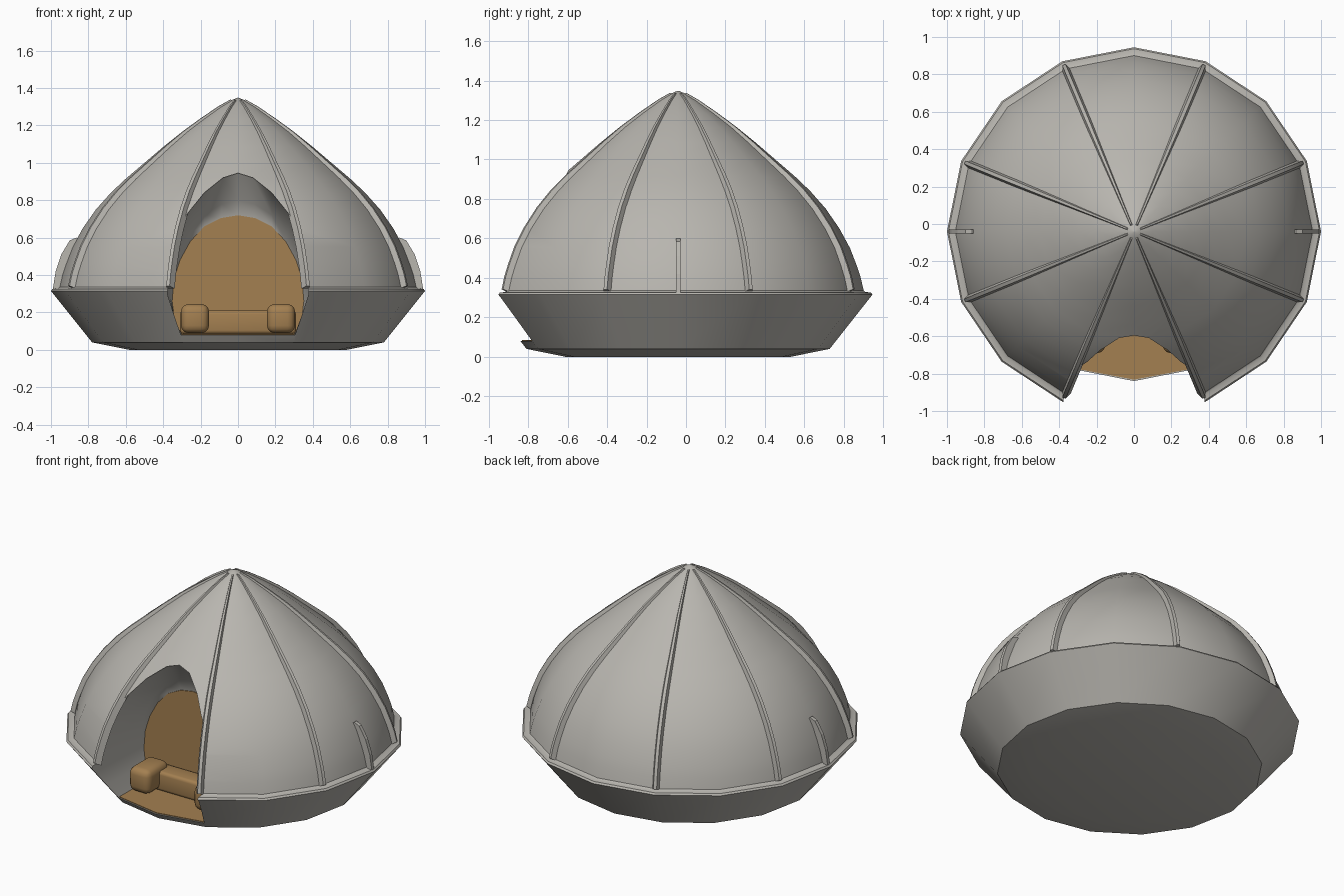
import bpy, bmesh, math
from mathutils import Vector

if "Cube" in bpy.data.objects:
    bpy.data.objects.remove(bpy.data.objects["Cube"])

CY, SY, N = -0.04, 0.985, 16   # dome centre, slight y squash, sides


def material(name, rgb):
    m = bpy.data.materials.new(name)
    m.diffuse_color = (*rgb, 1)
    m.use_nodes = True
    m.node_tree.nodes["Principled BSDF"].inputs["Base Color"].default_value = m.diffuse_color
    return m


GREY = material("canvas grey", (0.48, 0.465, 0.43))
TAN = material("warm tan", (0.37, 0.215, 0.082))

# dome skin as (radius, height)
DOME = [(0.955, 0.335), (0.94, 0.40), (0.92, 0.46), (0.885, 0.55), (0.83, 0.65), (0.76, 0.75),
        (0.68, 0.84), (0.60, 0.915), (0.50, 1.0), (0.40, 1.085), (0.30, 1.165),
        (0.20, 1.235), (0.10, 1.30), (0.035, 1.335)]
HULL = [(0.58, 0), (0.78, 0.04), (1.0, 0.315), (0.992, 0.326), (0.965, 0.328)]


def radius_at(z):
    pts = HULL[:3] + DOME
    for (r0, z0), (r1, z1) in zip(pts, pts[1:]):
        if z0 <= z <= z1:
            return r0 + (r1 - r0) * (z - z0) / (z1 - z0)
    return 0


def polar(r, a, z, side=0.0):
    return Vector((r * math.cos(a) - side * math.sin(a),
                   CY + SY * (r * math.sin(a) + side * math.cos(a)), z))


def make(name, bm, mat):
    bmesh.ops.recalc_face_normals(bm, faces=bm.faces[:])
    me = bpy.data.meshes.new(name)
    bm.to_mesh(me)
    bm.free()
    ob = bpy.data.objects.new(name, me)
    me.materials.append(mat)
    bpy.context.collection.objects.link(ob)
    return ob


def smooth(ob, deg=32):
    bpy.ops.object.select_all(action='DESELECT')
    ob.select_set(True)
    bpy.context.view_layer.objects.active = ob
    bpy.ops.object.shade_smooth_by_angle(angle=math.radians(deg))


def loft(bm, rings):
    """Closed rings joined by quads and capped at both ends."""
    vs = [[bm.verts.new(p) for p in ring] for ring in rings]
    n = len(vs[0])
    for a, b in zip(vs, vs[1:]):
        for i in range(n):
            j = (i + 1) % n
            bm.faces.new((a[i], a[j], b[j], b[i]))
    bm.faces.new(vs[0])
    bm.faces.new(vs[-1])


# tent body: hull, rim ledge and pointed dome
bm = bmesh.new()
loft(bm, [[polar(r, math.tau * i / N, z) for i in range(N)] for r, z in HULL + DOME + [(0.004, 1.348)]])
body = make("tent_body", bm, GREY)

# doorway cutter: narrow inner arch widening to a pointed outer arch
INNER = [(0.30, 0.08), (0.34, 0.16), (0.352, 0.26), (0.342, 0.38), (0.31, 0.48),
         (0.255, 0.58), (0.18, 0.66), (0.09, 0.705), (0, 0.72)]
OUTER = [(0.305, 0.08), (0.34, 0.18), (0.378, 0.30), (0.368, 0.42), (0.345, 0.56),
         (0.285, 0.71), (0.18, 0.84), (0.08, 0.92), (0, 0.945)]
WALL_Y = -0.45


def arch(half, y):
    pts = [Vector((x, y(x, z), z)) for x, z in half]
    return pts + [Vector((-p.x, p.y, p.z)) for p in reversed(pts[:-1])]


def skin_y(x, z):
    r = radius_at(z)
    return CY - SY * math.sqrt(max(r * r - x * x, 0)) + 0.03


step = [((a[0] * 0.65 + b[0] * 0.35), (a[1] * 0.65 + b[1] * 0.35)) for a, b in zip(INNER, OUTER)]
step[0] = (0.302, 0.08)
bm = bmesh.new()
loft(bm, [arch(INNER, lambda x, z: WALL_Y),
          arch(step, lambda x, z: WALL_Y - 0.035),
          arch(OUTER, skin_y),
          arch(OUTER, lambda x, z: -1.3)])
cutter = make("doorway_cutter", bm, GREY)
cutter.hide_render = True
mod = body.modifiers.new("doorway", 'BOOLEAN')
mod.operation, mod.solver, mod.object = 'DIFFERENCE', 'EXACT', cutter
bpy.context.view_layer.objects.active = body
bpy.ops.object.modifier_apply(modifier=mod.name)
bpy.data.objects.remove(cutter)
smooth(body)

# eight raised ribs over the dome
for k in range(8):
    a = math.radians(22.5 + 45 * k)
    rings = []
    for r, z in DOME:
        t = min(1, 0.35 + r)
        w, h = 0.024 * t, 0.024 * t
        rings.append([polar(r - 0.012, a, z - 0.008, -w), polar(r + h, a, z + h * 0.3, -w * 0.4),
                      polar(r + h, a, z + h * 0.3, w * 0.4), polar(r - 0.012, a, z - 0.008, w)])
    bm = bmesh.new()
    loft(bm, rings)
    smooth(make(f"rib_{k + 1}", bm, GREY), 50)

# short side fins
for name, a in (("right_fin", 0), ("left_fin", math.pi)):
    bm = bmesh.new()
    side = [(0.90, 0.325), (0.99, 0.325), (0.975, 0.42), (0.945, 0.51), (0.90, 0.585), (0.865, 0.60), (0.83, 0.58)]
    loft(bm, [[polar(r, a, z, s) for r, z in side] for s in (-0.012, 0.012)])
    make(name, bm, GREY)

# tan back wall of the niche
bm = bmesh.new()
loft(bm, [arch(INNER, lambda x, z: WALL_Y + 0.003), arch(INNER, lambda x, z: WALL_Y - 0.005)])
make("back_wall", bm, TAN)

# tan floor plate reaching the front lip
bm = bmesh.new()
plan = [(0.30, WALL_Y), (0.302, -0.775), (0, -0.832), (-0.302, -0.775), (-0.30, WALL_Y)]
loft(bm, [[Vector((x, y, z)) for x, y in plan] for z in (0.078, 0.085)])
make("floor", bm, TAN)


# bench with two arms, softly rounded
def cushion(name, lo, hi, bevel):
    bm = bmesh.new()
    bmesh.ops.create_cube(bm, size=1)
    for v in bm.verts:
        v.co = Vector([(l + h) / 2 + c * (h - l) for l, h, c in zip(lo, hi, v.co)])
    bmesh.ops.bevel(bm, geom=bm.edges[:], offset=bevel, segments=3, profile=0.5, affect='EDGES')
    smooth(make(name, bm, TAN), 40)


cushion("bench_seat", (-0.31, -0.58, 0.085), (0.31, -0.455, 0.21), 0.02)
cushion("left_bench_arm", (-0.305, -0.69, 0.09), (-0.155, -0.47, 0.245), 0.04)
cushion("right_bench_arm", (0.155, -0.69, 0.09), (0.305, -0.47, 0.245), 0.04)
